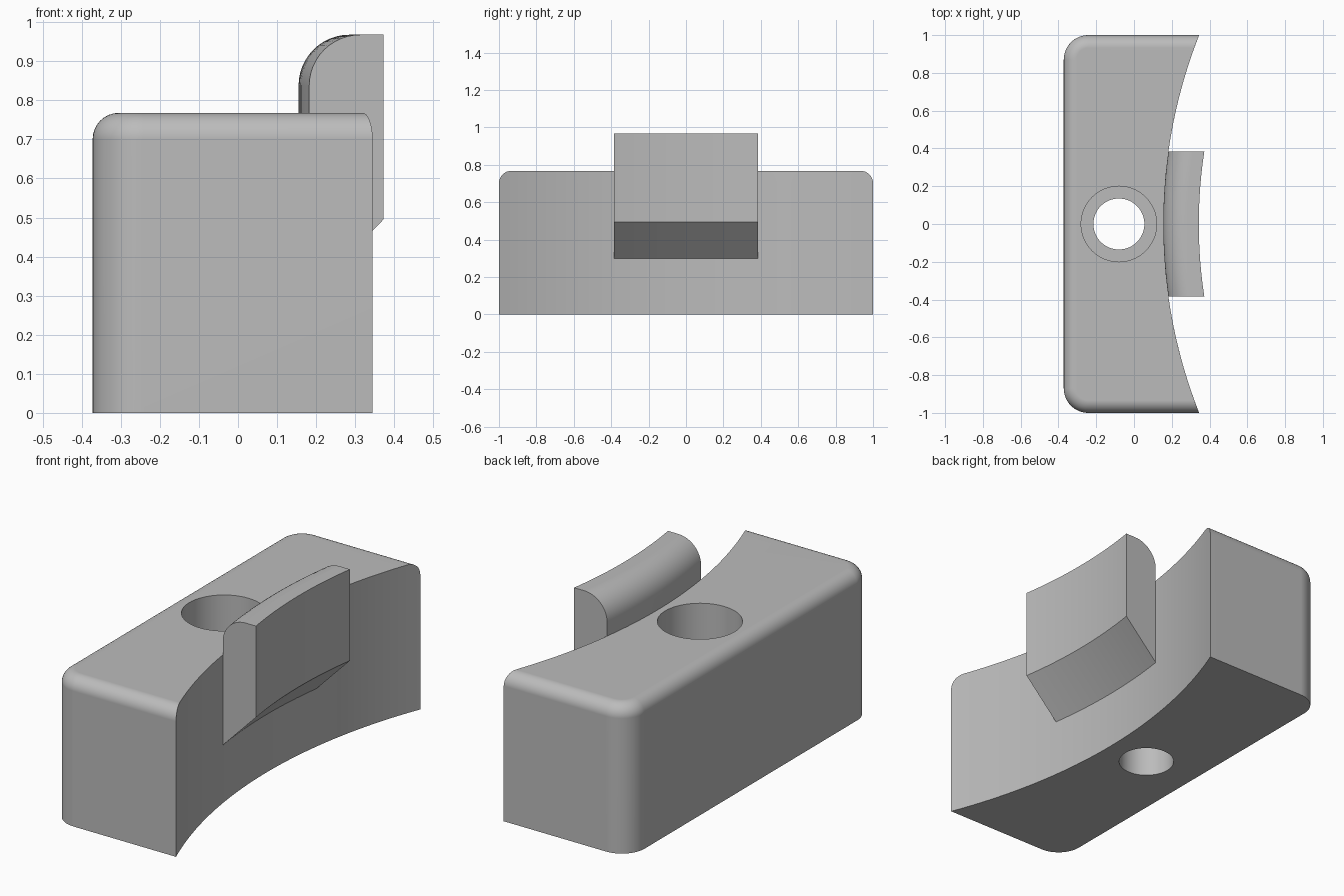
import bpy, bmesh, math

if "Cube" in bpy.data.objects:
    bpy.data.objects.remove(bpy.data.objects["Cube"])

CX, R = 2.885, 2.73          # axis and radius of the concave face
LEFT, TOP = -0.372, 0.768    # body left side and height
CORNER, FILLET = 0.13, 0.067

grey = bpy.data.materials.new("plain_grey")
grey.diffuse_color = (0.5, 0.5, 0.5, 1)
grey.use_nodes = True
grey.node_tree.nodes["Principled BSDF"].inputs["Base Color"].default_value = grey.diffuse_color


def arc_x(y, r=R):
    return CX - math.sqrt(r * r - y * y)


def make(name, rings, skip=(), closed=True):
    """Loft equal-length rings of points and cap both ends."""
    bm = bmesh.new()
    loops = [[bm.verts.new(p) for p in ring] for ring in rings]
    n = len(loops[0])
    for a, b in zip(loops, loops[1:]):
        for i in range(n):
            if i not in skip:
                j = (i + 1) % n
                bm.faces.new((a[i], a[j], b[j], b[i]))
    bm.faces.new(loops[0][::-1])
    bm.faces.new(loops[-1])
    bmesh.ops.recalc_face_normals(bm, faces=bm.faces[:])
    me = bpy.data.meshes.new(name)
    bm.to_mesh(me)
    bm.free()
    me.materials.append(grey)
    ob = bpy.data.objects.new(name, me)
    bpy.context.collection.objects.link(ob)
    return ob


def finish(ob):
    bpy.ops.object.select_all(action='DESELECT')
    ob.select_set(True)
    bpy.context.view_layer.objects.active = ob
    for m in list(ob.modifiers):
        bpy.ops.object.modifier_apply(modifier=m.name)
    bpy.ops.object.shade_smooth_by_angle(angle=math.radians(30))
    wn = ob.modifiers.new("even_normals", 'WEIGHTED_NORMAL')
    wn.keep_sharp = True


# Body outline: concave right side, rounded left corners, inset by d
def outline(d, z, n=40, k=12):
    h, r = 1 - d, CORNER - d
    pts = []
    for i in range(n + 1):
        y = -h + 2 * h * i / n
        pts.append((arc_x(y), y, z))
    cx, cy = LEFT + CORNER, 1 - CORNER
    for sign, start in ((1, 90), (-1, 180)):
        for i in range(k + 1):
            a = math.radians(start + 90 * i / k)
            pts.append((cx + r * math.cos(a), sign * cy + r * math.sin(a), z))
    return pts


# Body with a rounded top rim
rings = [outline(0, 0)]
for i in range(9):
    a = math.radians(90 * i / 8)
    rings.append(outline(FILLET * (1 - math.cos(a)), TOP - FILLET + FILLET * math.sin(a)))
body = make("jaw_body", rings)

# Stepped bolt hole
steps = [(0.135, -0.1), (0.135, 0.36), (0.2, 0.36), (0.2, 0.9)]
cutter = make("bolt_hole_cutter", [
    [(-0.08 + r * math.cos(math.tau * i / 64), r * math.sin(math.tau * i / 64), z) for i in range(64)]
    for r, z in steps])
cutter.hide_render = True
cut = body.modifiers.new("bolt_hole", 'BOOLEAN')
cut.operation, cut.solver, cut.object = 'DIFFERENCE', 'EXACT', cutter
finish(body)
bpy.data.objects.remove(cutter)

# Curved lip: section (depth from the concave face, height) swept along the arc
T, LIP_TOP, ROUND = 0.188, 0.968, 0.13
section = [(0, TOP), (0, 0.3), (T, 0.495), (T, LIP_TOP)]
for i in range(13):
    a = math.radians(90 + 90 * i / 12)
    section.append((ROUND + ROUND * math.cos(a), LIP_TOP - ROUND + ROUND * math.sin(a)))
sweep = []
for i in range(17):
    y = -0.385 + 0.77 * i / 16
    sweep.append([(arc_x(y, R - t), y, z) for t, z in section])
lip = make("curved_lip", sweep, skip=(0,))   # open where it meets the body
finish(lip)
